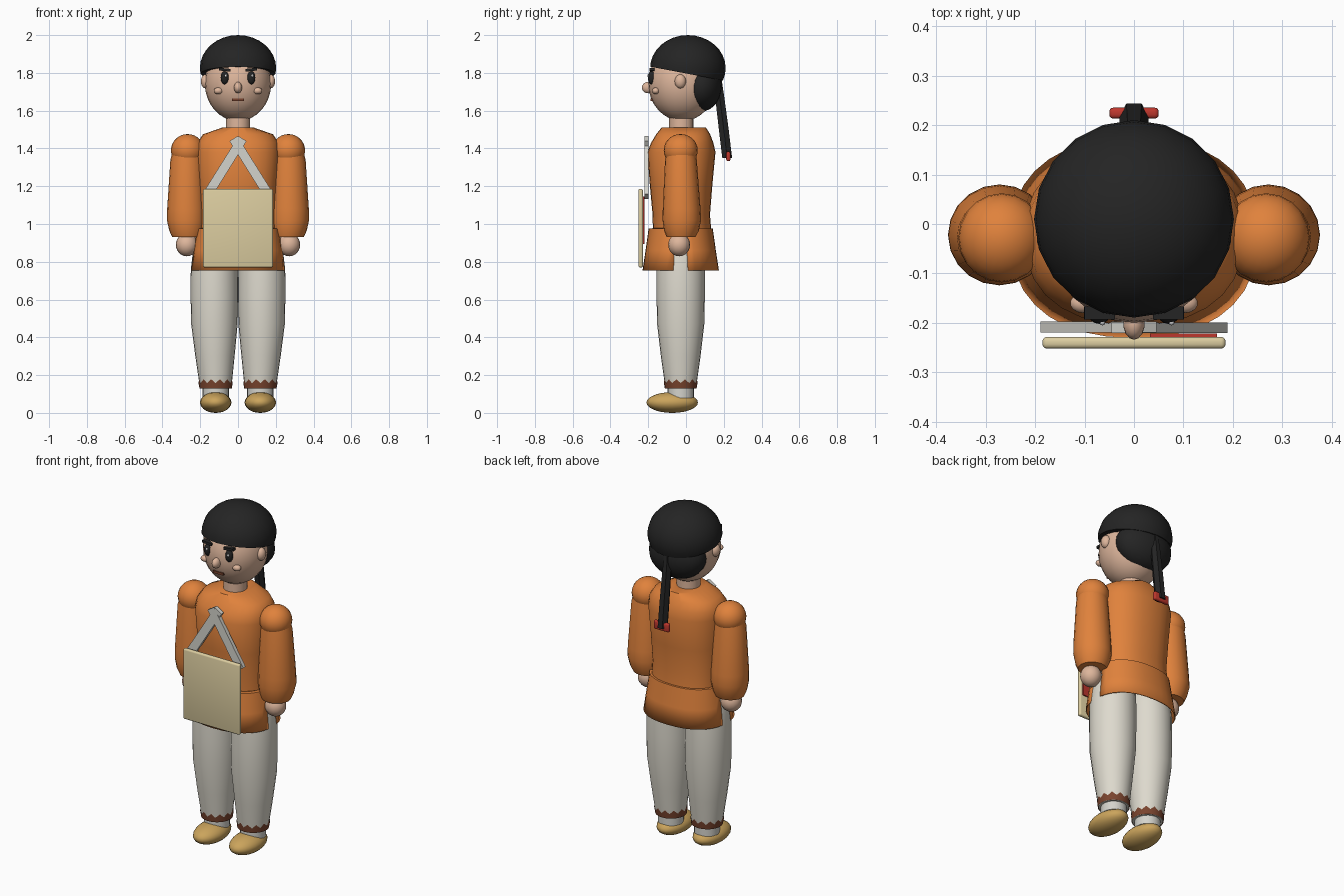
import bpy, bmesh, math
from mathutils import Vector

if "Cube" in bpy.data.objects:
    bpy.data.objects.remove(bpy.data.objects["Cube"])


def colour(name, r, g, b):
    m = bpy.data.materials.new(name)
    m.diffuse_color = [((c / 255 + 0.055) / 1.055) ** 2.4 for c in (r, g, b)] + [1]
    m.use_nodes = True
    m.node_tree.nodes["Principled BSDF"].inputs["Base Color"].default_value = m.diffuse_color
    return m


SKIN = colour("skin", 222, 182, 156)
BLACK = colour("hair_black", 36, 36, 36)
ORANGE = colour("jacket_orange", 224, 130, 60)
CLOTH = colour("trouser_white", 222, 218, 206)
BOARD = colour("board_tan", 220, 205, 160)
GOLD = colour("shoe_gold", 203, 164, 92)
BROWN = colour("trim_brown", 122, 68, 46)
RED = colour("ribbon_red", 190, 55, 45)
GREY = colour("strap_grey", 212, 211, 204)
WHITE = colour("eye_shine", 240, 240, 240)


def finish(name, bm, mat, smooth=40):
    bmesh.ops.recalc_face_normals(bm, faces=bm.faces)
    me = bpy.data.meshes.new(name)
    bm.to_mesh(me)
    bm.free()
    ob = bpy.data.objects.new(name, me)
    bpy.context.collection.objects.link(ob)
    me.materials.append(mat)
    if smooth:
        bpy.ops.object.select_all(action='DESELECT')
        ob.select_set(True)
        bpy.context.view_layer.objects.active = ob
        bpy.ops.object.shade_smooth_by_angle(angle=math.radians(smooth))
    return ob


def ball(name, c, r, mat, seg=20, rings=14, cut=None):
    bm = bmesh.new()
    bmesh.ops.create_uvsphere(bm, u_segments=seg, v_segments=rings, radius=1)
    for v in bm.verts:
        v.co = Vector([c[i] + v.co[i] * r[i] for i in range(3)])
    if cut:  # keep the part above a plane
        geom = bm.verts[:] + bm.edges[:] + bm.faces[:]
        res = bmesh.ops.bisect_plane(bm, geom=geom, plane_co=cut[0], plane_no=cut[1], clear_inner=True)
        edges = [e for e in res["geom_cut"] if isinstance(e, bmesh.types.BMEdge)]
        bmesh.ops.holes_fill(bm, edges=edges)
    return finish(name, bm, mat)


def box(name, c, size, mat, rot_y=0.0, bevel=0.0):
    bm = bmesh.new()
    bmesh.ops.create_cube(bm, size=1)
    for v in bm.verts:
        v.co = Vector([v.co[i] * size[i] for i in range(3)])
    if bevel:
        bmesh.ops.bevel(bm, geom=bm.edges[:], offset=bevel, segments=3, affect='EDGES', profile=0.5)
    ob = finish(name, bm, mat, 40 if bevel else 0)
    ob.location = c
    ob.rotation_euler[1] = rot_y
    return ob


def oval(cx, cy, z, rx, ry, a, p=2.0):
    def f(t):
        return math.copysign(abs(t) ** (2 / p), t)
    return (cx + rx * f(math.cos(a)), cy + ry * f(math.sin(a)), z)


def loft(name, rings, mat, n=24, p=2.0, arcs=None, caps=True, zigzag=0.0, smooth=40):
    """Skin rings of (cx, cy, z, rx, ry); arcs gives a start and end angle per ring."""
    bm = bmesh.new()
    rows = []
    for i, r in enumerate(rings):
        a0, a1 = arcs[i] if arcs else (0, 2 * math.pi)
        row = []
        for k in range(n + 1 if arcs else n):
            co = oval(*r, a0 + (a1 - a0) * k / n, p)
            if zigzag and i == len(rings) - 1:
                co = (co[0], co[1], co[2] + zigzag * (k % 2))
            row.append(bm.verts.new(co))
        rows.append(row)
    for lo, hi in zip(rows, rows[1:]):
        for k in range(n):
            j = k + 1 if arcs else (k + 1) % n
            bm.faces.new((lo[k], lo[j], hi[j], hi[k]))
    if caps and not arcs:
        bm.faces.new(rows[0][::-1])
        bm.faces.new(rows[-1])
    return finish(name, bm, mat, smooth)


# Head, neck and hair
ball("head", (0, -0.02, 1.745), (0.176, 0.18, 0.2), SKIN, 24, 16)
loft("neck", [(0, -0.025, 1.48, 0.064, 0.064), (0, -0.025, 1.6, 0.064, 0.064)], SKIN, 20)
ball("hair_cap", (0, 0.01, 1.825), (0.202, 0.2, 0.175), BLACK, 20, 16,
     cut=((0, 0, 1.797), (0, 0.19, 1)))
ball("back_hair", (0, 0.078, 1.73), (0.172, 0.112, 0.135), BLACK)
loft("ponytail", [(0, 0.218, 1.35, 0.03, 0.03), (0, 0.2, 1.5, 0.029, 0.03),
                  (0, 0.18, 1.66, 0.026, 0.028), (0, 0.165, 1.78, 0.02, 0.025)], BLACK, 6, smooth=0)
box("ponytail_ribbon", (0, 0.224, 1.358), (0.1, 0.022, 0.05), RED, bevel=0.008)

# Face
ball("nose", (0, -0.2, 1.722), (0.022, 0.034, 0.03), SKIN, 14, 10)
box("mouth", (0, -0.178, 1.657), (0.066, 0.02, 0.014), BROWN)

# Jacket body
loft("jacket_body", [(0, -0.02, 0.95, 0.205, 0.155), (0, -0.025, 1.05, 0.202, 0.152),
                     (0, -0.026, 1.2, 0.21, 0.165), (0, -0.024, 1.38, 0.222, 0.18),
                     (0, -0.02, 1.43, 0.215, 0.165), (0, -0.015, 1.475, 0.185, 0.143),
                     (0, -0.012, 1.51, 0.085, 0.118)], ORANGE, 28, 2.3)

# Skirt panels at front and back, with a slit on each side
for name, start in (("skirt_back", 0), ("skirt_front", math.pi)):
    slit = (0.15, 0.14, 0.1, 0.08)
    panel = loft(name, [(0, -0.028, 0.755, 0.25, 0.202), (0, -0.028, 0.86, 0.236, 0.186),
                        (0, -0.028, 0.975, 0.219, 0.17), (0, -0.024, 0.978, 0.2, 0.15)],
                 ORANGE, 16, 2.3, arcs=[(start + s, start + math.pi - s) for s in slit])
    mod = panel.modifiers.new("cloth_thickness", 'SOLIDIFY')
    mod.thickness = 0.006

# Paired parts
for s, side in ((-1, "left"), (1, "right")):
    # Face details
    ball("ear_" + side, (s * 0.172, -0.03, 1.755), (0.025, 0.03, 0.037), SKIN, 14, 10)
    ball("cheek_" + side, (s * 0.104, -0.16, 1.705), (0.025, 0.02, 0.018), SKIN, 14, 10)
    ball("eye_" + side, (s * 0.07, -0.182, 1.774), (0.022, 0.02, 0.035), BLACK, 14, 10)
    ball("eye_shine_" + side, (s * 0.07 + 0.006, -0.2, 1.785), (0.006, 0.005, 0.008), WHITE, 8, 6)
    box("eyebrow_" + side, (s * 0.07, -0.18, 1.817), (0.062, 0.026, 0.014), BLACK, rot_y=-s * 0.1)
    # Arms
    ball("shoulder_" + side, (s * 0.267, -0.028, 1.39), (0.088, 0.09, 0.086), ORANGE)
    loft("sleeve_" + side, [(s * 0.268, -0.026, 0.93, 0.08, 0.076), (s * 0.27, -0.024, 0.965, 0.094, 0.092),
                            (s * 0.272, -0.022, 1.02, 0.104, 0.102), (s * 0.272, -0.023, 1.08, 0.103, 0.1),
                            (s * 0.27, -0.027, 1.34, 0.088, 0.084), (s * 0.265, -0.028, 1.42, 0.07, 0.07)],
         ORANGE, 20)
    ball("hand_" + side, (s * 0.271, -0.036, 0.89), (0.058, 0.058, 0.061), SKIN, 16, 12)
    # Legs
    loft("trouser_leg_" + side, [(s * 0.118, -0.028, 0.13, 0.083, 0.081), (s * 0.122, -0.028, 0.3, 0.104, 0.105),
                                 (s * 0.125, -0.028, 0.47, 0.123, 0.125), (s * 0.125, -0.028, 0.62, 0.126, 0.128),
                                 (s * 0.125, -0.028, 0.76, 0.125, 0.128), (s * 0.118, -0.028, 0.9, 0.115, 0.12),
                                 (s * 0.11, -0.028, 0.97, 0.09, 0.1)], CLOTH, 24)
    loft("cuff_" + side, [(s * 0.118, -0.028, 0.13, 0.086, 0.084), (s * 0.119, -0.028, 0.158, 0.09, 0.089)],
         BROWN, 24, caps=False, zigzag=0.02)
    loft("ankle_" + side, [(s * 0.118, -0.028, 0.08, 0.07, 0.07), (s * 0.118, -0.028, 0.135, 0.07, 0.07)], GREY, 20)
    ball("shoe_" + side, (s * 0.118, -0.073, 0.055), (0.083, 0.136, 0.055), GOLD)
    # Board strap, crossing its twin at the top
    lo, hi = Vector((s * 0.168, 1.145)), Vector((-s * 0.024, 1.452))
    mid, d = (lo + hi) / 2, hi - lo
    box("board_strap_" + side, (mid.x, -0.209 - s * 0.0006, mid.y), (0.05, 0.022, d.length), GREY,
        rot_y=math.atan2(d.x, d.y))

# Hanging board and the red panel behind it
box("board", (0, -0.24, 0.978), (0.37, 0.024, 0.416), BOARD, bevel=0.009)
box("board_back_panel", (0.1, -0.225, 1.02), (0.135, 0.008, 0.25), RED)
